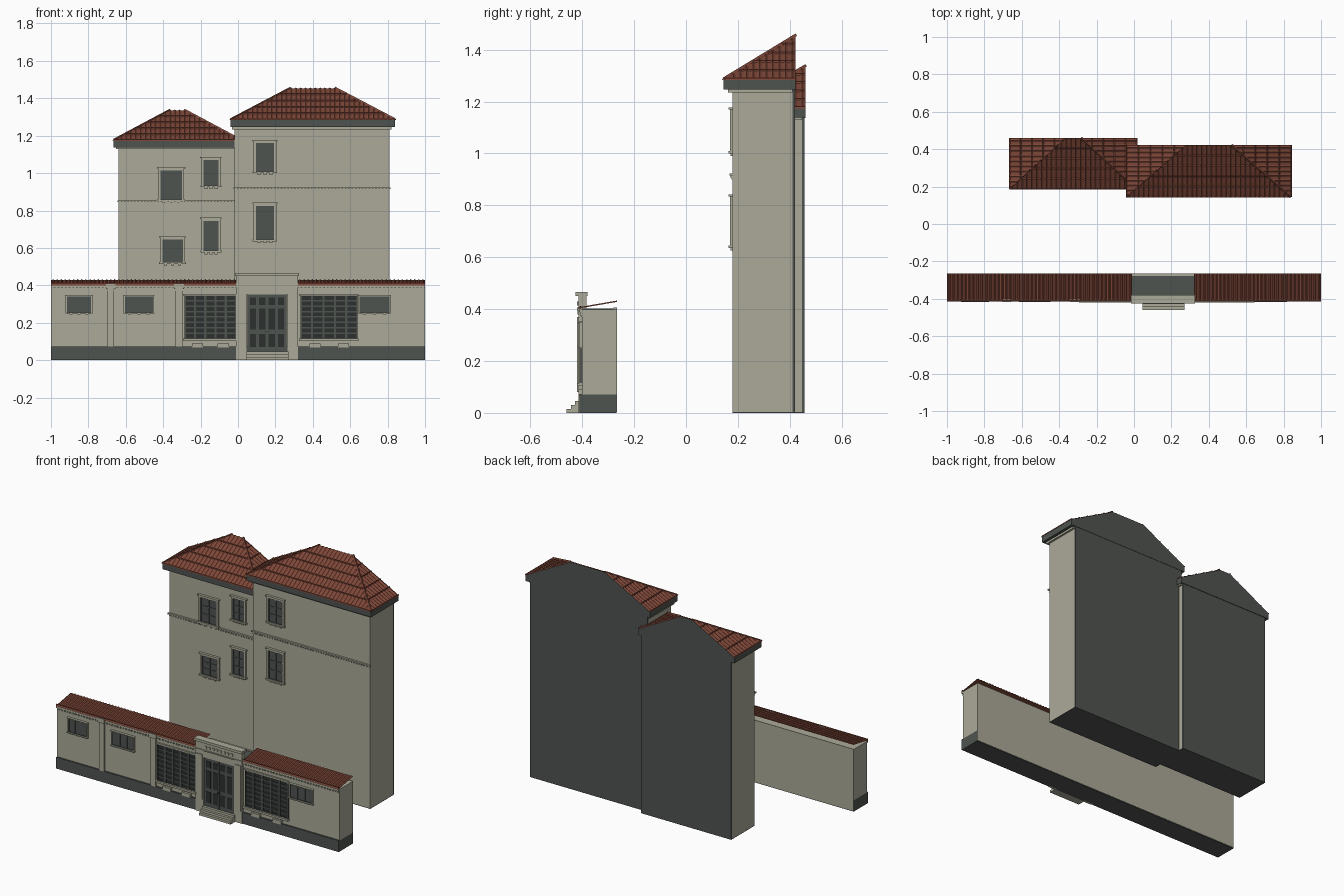
import bpy
import bmesh
from mathutils import Vector

default_cube = bpy.data.objects.get("Cube")
if default_cube:
    bpy.data.objects.remove(default_cube, do_unlink=True)


def make_material(name, red, green, blue):
    material = bpy.data.materials.new(name)
    material.use_nodes = True
    colour = (red, green, blue, 1.0)
    material.diffuse_color = colour
    material.node_tree.nodes["Principled BSDF"].inputs["Base Color"].default_value = colour
    return material


CREAM = make_material("cream_plaster", .41, .40, .315)
SLATE = make_material("slate_grey", .078, .088, .08)
DARK = make_material("dark_iron", .025, .03, .026)
TILE = make_material("roof_tile", .21, .063, .04)


class Part:
    """Collects simple solids into one named mesh of one material."""

    def __init__(self, name, material):
        self.name, self.material, self.bm = name, material, bmesh.new()

    def box(self, x0, x1, y0, y1, z0, z1):
        cube = bmesh.ops.create_cube(self.bm, size=1)["verts"]
        bmesh.ops.scale(self.bm, vec=(x1 - x0, y1 - y0, z1 - z0), verts=cube)
        middle = Vector((x0 + x1, y0 + y1, z0 + z1)) / 2
        bmesh.ops.translate(self.bm, vec=middle, verts=cube)

    def row(self, x0, x1, count, width, y0, y1, z0, z1):
        # evenly spaced equal blocks
        for i in range(count):
            x = x0 + (x1 - x0) * (i + .5) / count
            self.box(x - width / 2, x + width / 2, y0, y1, z0, z1)

    def face(self, *points):
        return self.bm.faces.new([self.bm.verts.new(p) for p in points])

    def rib(self, start, end, side, up):
        # three-sided bar lying on a surface
        a = [self.bm.verts.new(start + o) for o in (-side, up, side)]
        b = [self.bm.verts.new(end + o) for o in (-side, up, side)]
        for i in range(3):
            j = (i + 1) % 3
            self.bm.faces.new((a[i], a[j], b[j], b[i]))
        self.bm.faces.new(a[::-1])
        self.bm.faces.new(b)

    def finish(self):
        bmesh.ops.recalc_face_normals(self.bm, faces=self.bm.faces)
        mesh = bpy.data.meshes.new(self.name)
        self.bm.to_mesh(mesh)
        self.bm.free()
        mesh.materials.append(self.material)
        obj = bpy.data.objects.new(self.name, mesh)
        bpy.context.scene.collection.objects.link(obj)


def tile_slope(part, a, b, c, d, spacing, courses):
    """Ribs and courses on the slope with eave a-b and top d-c."""
    a, b, c, d = map(Vector, (a, b, c, d))
    along = (b - a).normalized()
    length = (b - a).length
    left, right = (d - a).dot(along), (c - a).dot(along)
    rise = d - a - along * left
    height = rise.length
    climb = rise.normalized()
    normal = along.cross(climb)
    count = round(length / spacing)
    for i in range(count):
        s = (i + .5) * length / count
        reach = 1.0
        if s < left:
            reach = s / left
        elif s > right:
            reach = (length - s) / (length - right)
        foot = a + along * s
        part.rib(foot, foot + climb * height * reach, along * spacing * .3, normal * .005)
    for i in range(courses):
        t = i / courses
        part.rib(a.lerp(d, t), b.lerp(c, t), climb * .004, normal * .006)


def hip_roof(name, x0, x1, y0, y1, r0, r1, eave, ridge):
    """Half hip roof with a flat upright back."""
    tiles = Part(name + "_roof_tiles", TILE)
    corner = [(x0, y1, eave), (x0, y0, eave), (x1, y0, eave), (x1, y1, eave)]
    top = [(r0, y1, ridge), (r1, y1, ridge)]
    slopes = [(corner[1], corner[2], top[1], top[0]),
              (corner[0], corner[1], top[0], top[0]),
              (corner[2], corner[3], top[1], top[1])]
    tiles.face(*slopes[0])
    tiles.face(*slopes[1][:3])
    tiles.face(*slopes[2][:3])
    for slope in slopes:
        tile_slope(tiles, *slope, .026, 5)
    for low, high in ((corner[1], top[0]), (corner[2], top[1])):
        tiles.rib(Vector(low), Vector(high), Vector((.006, .006, 0)), Vector((0, 0, .009)))
    tiles.finish()
    gable = Part(name + "_roof_back", SLATE)
    gable.face(corner[0], top[0], top[1], corner[3])
    gable.box(x0, x1, y0, y1, eave - .038, eave)
    gable.finish()


def window(name, x0, x1, z0, z1, wall, columns=2, rows=3, trim=.012):
    """Pane, muntins, surround, hood and sill on a front wall."""
    pane = Part(name + "_pane", SLATE)
    pane.box(x0, x1, wall - .003, wall, z0, z1)
    for i in range(columns + 1):
        x = x0 + (x1 - x0) * i / columns
        pane.box(max(x0, x - .004), min(x1, x + .004), wall - .007, wall, z0, z1)
    for i in range(rows + 1):
        z = z0 + (z1 - z0) * i / rows
        pane.box(x0, x1, wall - .006, wall, max(z0, z - .003), min(z1, z + .003))
    pane.finish()
    frame = Part(name + "_frame", CREAM)
    front = wall - .01
    frame.box(x0 - trim, x0, front, wall, z0, z1)
    frame.box(x1, x1 + trim, front, wall, z0, z1)
    frame.box(x0 - trim, x1 + trim, front, wall, z1, z1 + trim * .8)
    frame.box(x0 - trim * 1.5, x1 + trim * 1.5, wall - .016, wall, z1 + trim * .8, z1 + trim * 1.4)
    frame.box(x0 - trim * 1.4, x1 + trim * 1.4, wall - .016, wall, z0 - trim * .8, z0)
    frame.row(x0, x1, 3, .016, wall - .009, wall, z0 - trim * 1.6, z0 - trim * .8)
    frame.finish()


def tower(name, x0, x1, y0, y1, top, band):
    body = Part(name + "_walls", CREAM)
    body.box(x0, x1, y0, y1 - .01, .004, top)
    body.box(x0 - .012, x1 + .012, y0 - .018, y1 - .01, top - .006, top + .01)
    body.finish()
    back = Part(name + "_back_and_underside", SLATE)
    back.box(x0, x1, y1 - .01, y1, 0, top + .01)
    back.box(x0, x1, y0, y1 - .01, 0, .004)
    back.finish()
    course = Part(name + "_string_course", CREAM)
    course.box(x0 - .005, x1 + .005, y0 - .012, y0, band + .014, band + .022)
    course.box(x0, x1, y0 - .004, y0, band, band + .005)
    course.row(x0, x1, round((x1 - x0) / .018), .009, y0 - .008, y0, band + .005, band + .014)
    course.finish()


# Rear towers
tower("right_block", -.02, .81, .18, .42, 1.24, .9)
hip_roof("right_block", -.04, .84, .145, .422, .28, .52, 1.285, 1.453)
tower("left_block", -.64, .0, .22, .457, 1.135, .832)
hip_roof("left_block", -.665, .015, .187, .46, -.365, -.285, 1.175, 1.335)
for i, (x0, x1, z0, z1) in enumerate([(-.415, -.3, .86, 1.015), (-.185, -.105, .935, 1.07),
                                      (-.405, -.295, .525, .645), (-.185, -.105, .585, .745)]):
    window(f"left_block_window_{i}", x0, x1, z0, z1, .22)
for i, (z0, z1) in enumerate([(1.01, 1.16), (.645, .825)]):
    window(f"right_block_window_{i}", .095, .193, z0, z1, .18)

# Long low front building
FRONT, REAR = -.4, -.265
walls = Part("front_building_walls", CREAM)
walls.box(-1, 1, FRONT, REAR - .002, .07, .398)
walls.box(-1, 1, REAR - .002, REAR, .004, .4)
walls.finish()
plinth = Part("front_building_plinth", SLATE)
plinth.box(-1, 1, FRONT - .01, REAR - .002, 0, .072)
plinth.box(-.01, .32, FRONT, REAR - .014, .398, .402)
plinth.finish()
trim = Part("front_building_cornice", CREAM)
for x0, x1 in ((-1, -.01), (.32, 1)):
    trim.box(x0, x1, FRONT - .012, FRONT, .388, .4)
    trim.box(x0, x1, FRONT - .004, FRONT, .37, .376)
    trim.row(x0, x1, round((x1 - x0) / .02), .01, FRONT - .008, FRONT, .376, .388)
trim.finish()
pilasters = Part("front_pilasters", CREAM)
for x in (-.68, -.315):
    pilasters.box(x - .018, x + .018, FRONT - .01, FRONT, .07, .38)
    pilasters.box(x - .026, x + .026, FRONT - .018, FRONT, .38, .408)
pilasters.finish()

# Lean-to tiled roof in two runs
lean_to = Part("front_building_roof_tiles", TILE)
for x0, x1 in ((-1, -.01), (.32, 1)):
    quad = [(x0, FRONT - .01, .403), (x1, FRONT - .01, .403), (x1, REAR, .428), (x0, REAR, .428)]
    lean_to.face(*quad)
    tile_slope(lean_to, *quad, .022, 1)
    lean_to.box(x0, x1, FRONT - .01, FRONT - .004, .4, .412)
lean_to.finish()

# Small front windows
for i, (x0, x1) in enumerate([(-.915, -.785), (-.605, -.455), (.65, .81)]):
    window(f"front_window_{i}", x0, x1, .255, .34, FRONT, 3, 1, .006)

# Wide lattice windows with sills and corbels
for name, x0, x1 in (("left", -.285, -.01), ("right", .335, .64)):
    z0, z1 = .115, .347
    panel = Part(name + "_lattice_panel", DARK)
    panel.box(x0, x1, FRONT - .004, FRONT, z0, z1)
    panel.finish()
    lattice = Part(name + "_lattice_bars", SLATE)
    for i in range(6):
        x = x0 + (x1 - x0) * i / 5
        lattice.box(max(x0, x - .006), min(x1, x + .006), FRONT - .01, FRONT, z0, z1)
    for i in range(9):
        z = z0 + (z1 - z0) * i / 8
        lattice.box(x0, x1, FRONT - .008, FRONT, max(z0, z - .004), min(z1, z + .004))
    lattice.finish()
    sill = Part(name + "_lattice_surround", CREAM)
    sill.box(x0 - .01, x1 + .005, FRONT - .02, FRONT, z0 - .012, z0)
    sill.box(x0 - .008, x1 + .005, FRONT - .01, FRONT, z1, z1 + .008)
    sill.row(x0, x1, 2, .06, FRONT - .014, FRONT, .067, .09)
    sill.finish()

# Entrance portal
portal = Part("entrance_portal", CREAM)
for x in (.018, .292):
    portal.box(x - .028, x + .028, FRONT - .015, FRONT, 0, .4)
    portal.box(x - .02, x + .02, FRONT - .02, FRONT, .08, .37)
portal.box(.046, .264, FRONT - .012, FRONT, .352, .4)
portal.box(-.01, .32, FRONT - .015, FRONT + .016, .4, .45)
portal.box(-.015, .325, FRONT - .026, FRONT + .02, .45, .466)
portal.box(-.01, .32, FRONT - .02, FRONT, .395, .402)
portal.row(.05, .26, 8, .014, FRONT - .02, FRONT, .414, .43)
portal.box(-.01, .32, REAR - .014, REAR, .398, .406)
portal.finish()

# Double door
door = Part("double_door", SLATE)
door.box(.05, .26, FRONT - .012, FRONT, .045, .352)
door.box(.153, .157, FRONT - .015, FRONT, .045, .352)
door.finish()
panels = Part("door_panels", DARK)
for z0, z1 in ((.07, .14), (.165, .275), (.295, .335)):
    panels.row(.055, .255, 4, .034, FRONT - .014, FRONT, z0, z1)
panels.finish()
knobs = Part("door_knobs", DARK)
knobs.row(.14, .17, 2, .005, FRONT - .02, FRONT, .15, .156)
knobs.finish()

# Entrance steps
steps = Part("entrance_steps", CREAM)
for i in range(3):
    steps.box(.045, .27, -.46 + i * .016, FRONT - .01, i * .015, (i + 1) * .015)
steps.finish()
